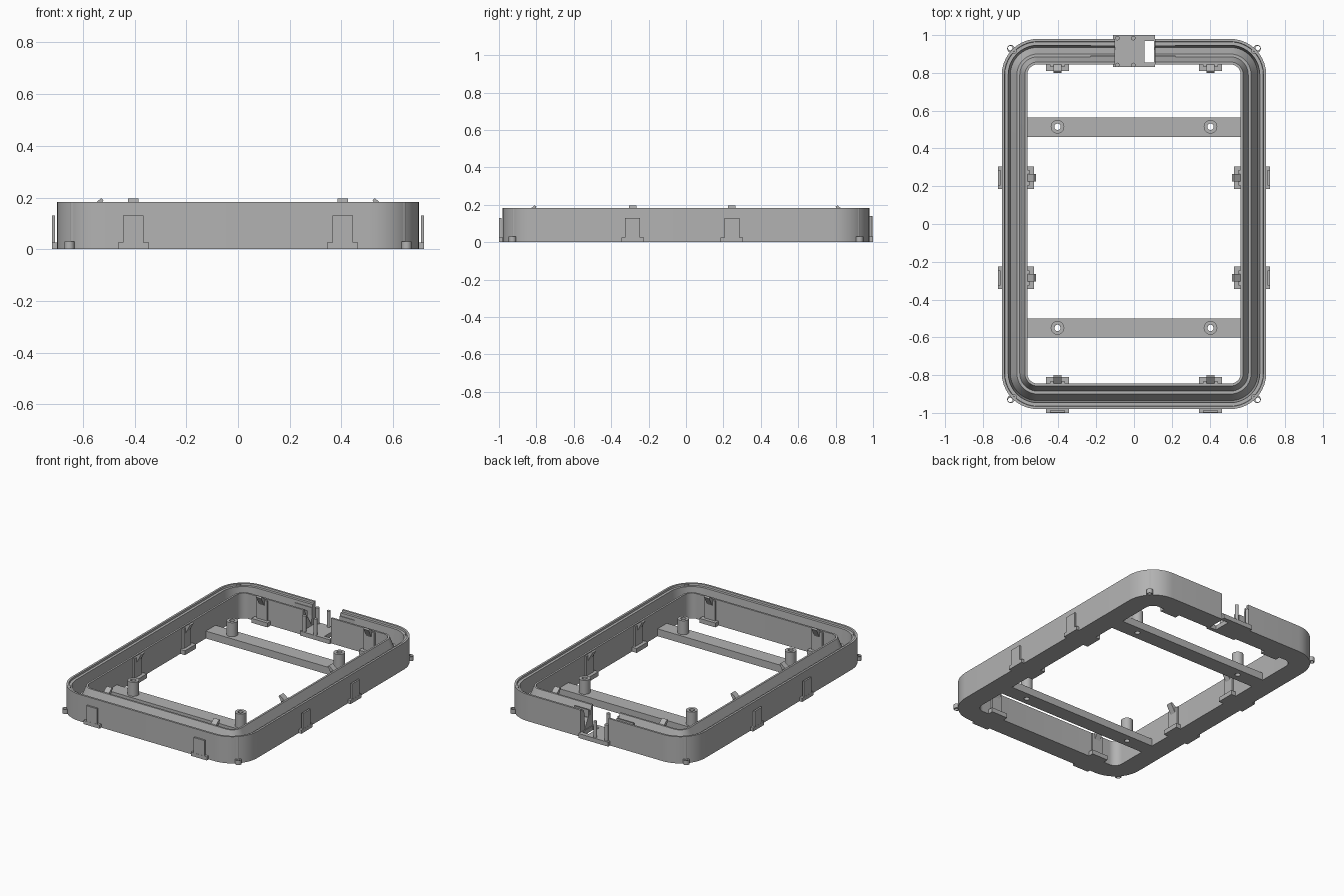
import bpy, bmesh, math
from mathutils import Matrix, Vector

cube = bpy.data.objects.get("Cube")
if cube:
    bpy.data.objects.remove(cube, do_unlink=True)

grey = bpy.data.materials.new("plain_grey")
grey.use_nodes = True
grey.diffuse_color = (0.45, 0.45, 0.45, 1)
grey.node_tree.nodes["Principled BSDF"].inputs["Base Color"].default_value = grey.diffuse_color


def finish(bm, name, smooth=False):
    bmesh.ops.recalc_face_normals(bm, faces=bm.faces)
    mesh = bpy.data.meshes.new(name)
    bm.to_mesh(mesh)
    bm.free()
    mesh.materials.append(grey)
    obj = bpy.data.objects.new(name, mesh)
    bpy.context.collection.objects.link(obj)
    if smooth:
        bpy.ops.object.select_all(action="DESELECT")
        obj.select_set(True)
        bpy.context.view_layer.objects.active = obj
        bpy.ops.object.shade_smooth_by_angle(angle=math.radians(30))
    return obj


def box(name, x0, x1, y0, y1, z0, z1):
    bm = bmesh.new()
    bmesh.ops.create_cube(bm, size=1)
    for v in bm.verts:
        v.co = Vector(((x0 + x1) / 2 + v.co.x * (x1 - x0),
                       (y0 + y1) / 2 + v.co.y * (y1 - y0),
                       (z0 + z1) / 2 + v.co.z * (z1 - z0)))
    return finish(bm, name)


def rod(name, x, y, r, z0, z1, sides=16):
    bm = bmesh.new()
    bmesh.ops.create_cone(bm, cap_ends=True, segments=sides, radius1=r, radius2=r,
                          depth=z1 - z0, matrix=Matrix.Translation((x, y, (z0 + z1) / 2)))
    return finish(bm, name, True)


def loft(name, loops, closed, smooth=False):
    """Join matching loops of points; closed joins last to first, otherwise cap."""
    bm = bmesh.new()
    rings = [[bm.verts.new(p) for p in loop] for loop in loops]
    n = len(rings[0])
    pairs = list(zip(rings, rings[1:])) + ([(rings[-1], rings[0])] if closed else [])
    for a, b in pairs:
        for i in range(n):
            j = (i + 1) % n
            bm.faces.new((a[i], a[j], b[j], b[i]))
    if not closed:
        bm.faces.new(rings[0])
        bm.faces.new(rings[-1])
    return finish(bm, name, smooth)


def cut(obj, cutters):
    for c in cutters:
        m = obj.modifiers.new("cut", "BOOLEAN")
        m.operation, m.solver, m.object = "DIFFERENCE", "EXACT", c
    dg = bpy.context.evaluated_depsgraph_get()
    mesh = bpy.data.meshes.new_from_object(obj.evaluated_get(dg))
    obj.modifiers.clear()
    obj.data = mesh
    for c in cutters:
        bpy.data.objects.remove(c, do_unlink=True)


def rounded_loop(d, z, hx=0.70, hy=0.98, r=0.19, steps=10):
    pts = []
    for k, (sx, sy) in enumerate(((1, 1), (-1, 1), (-1, -1), (1, -1))):
        for i in range(steps + 1):
            a = math.pi / 2 * (k + i / steps)
            pts.append((sx * (hx - r) + (r - d) * math.cos(a),
                        sy * (hy - r) + (r - d) * math.sin(a), z))
    return pts


# Main frame: outer wall, stepped V groove and inner wall
section = [(0, 0), (0, 0.182), (0.014, 0.182), (0.016, 0.17), (0.034, 0.17),
           (0.045, 0.035), (0.08, 0.10), (0.095, 0.10), (0.122, 0.172),
           (0.135, 0.172), (0.135, 0)]
frame = loft("frame", [rounded_loop(d, z) for d, z in section], True, True)
cut(frame, [box("gap_cutter", -0.10, 0.11, 0.80, 1.1, 0.025, 0.3),
            box("slot_cutter", 0.055, 0.105, 0.855, 0.97, -0.1, 0.1)])

# Mounting plate in the rear gap, with slot and pegs
plate = box("rear_plate", -0.112, 0.112, 0.83, 1.0, 0, 0.03)
cut(plate, [box("slot_cutter", 0.055, 0.105, 0.855, 0.97, -0.1, 0.1)])
for x in (-0.088, -0.004):
    for y in (0.842, 0.984):
        rod("plate_peg", x, y, 0.012, 0.02, 0.14)
for y in (0.94, 0.885):
    box("cable_rib", -0.23, -0.10, y, y + 0.008, 0.03, 0.15)
    box("cable_rib", 0.11, 0.22, y, y + 0.008, 0.03, 0.15)

# Cross bars with hollow posts
for yc, y0, y1 in ((0.515, 0.46, 0.565), (-0.55, -0.60, -0.50)):
    bar = box("cross_bar", -0.567, 0.567, y0, y1, 0, 0.05)
    cut(bar, [rod("hole_cutter", sx * 0.405, yc, 0.017, -0.1, 0.2) for sx in (-1, 1)])
    for sx in (-1, 1):
        loops = [[(sx * 0.405 + r * math.cos(a), yc + r * math.sin(a), z)
                  for a in (math.tau * i / 24 for i in range(24))]
                 for r, z in ((0.036, 0.04), (0.036, 0.145), (0.017, 0.145), (0.017, 0.04))]
        loft("post", loops, True, True)

# Corner eyelets and vertical corner ribs
for sx in (-1, 1):
    for sy in (-1, 1):
        eye = rod("corner_eyelet", sx * 0.652, sy * 0.928, 0.02, 0, 0.03)
        cut(eye, [rod("eye_cutter", sx * 0.655, sy * 0.931, 0.012, -0.1, 0.1)])
        rod("corner_rib", sx * 0.636, sy * 0.915, 0.014, 0, 0.18)


def place(obj, x, y, angle):
    obj.matrix_world = Matrix.Translation((x, y, 0)) @ Matrix.Rotation(angle, 4, "Z")


def inner_clip(x, y, angle):
    """Local +x points into the opening; origin is on the inner wall."""
    place(box("inner_clip_base", -0.005, 0.035, -0.06, 0.06, 0, 0.03), x, y, angle)
    place(box("inner_clip_plate", -0.005, 0.012, -0.04, 0.04, 0, 0.165), x, y, angle)
    side = [(-0.005, 0.13), (0.012, 0.13), (0.045, 0.19), (0.036, 0.197), (-0.005, 0.165)]
    hook = loft("inner_clip_hook", [[(px, w, pz) for px, pz in side] for w in (-0.02, 0.02)], False)
    place(hook, x, y, angle)


def outer_clip(x, y, angle):
    """Local +x points away from the frame; origin is on the outer wall."""
    place(box("outer_clip_base", -0.02, 0.02, -0.06, 0.06, 0, 0.025), x, y, angle)
    place(box("outer_clip_plate", 0.007, 0.019, -0.04, 0.04, 0.02, 0.13), x, y, angle)


# Clips along both long sides
for y in (0.245, -0.285):
    inner_clip(0.565, y, math.pi)
    inner_clip(-0.565, y, 0)
    outer_clip(0.70, y, 0)
    outer_clip(-0.70, y, math.pi)

# Clips along the short sides
for x in (-0.405, 0.405):
    inner_clip(x, 0.845, -math.pi / 2)
    inner_clip(x, -0.845, math.pi / 2)
    outer_clip(x, -0.98, -math.pi / 2)
